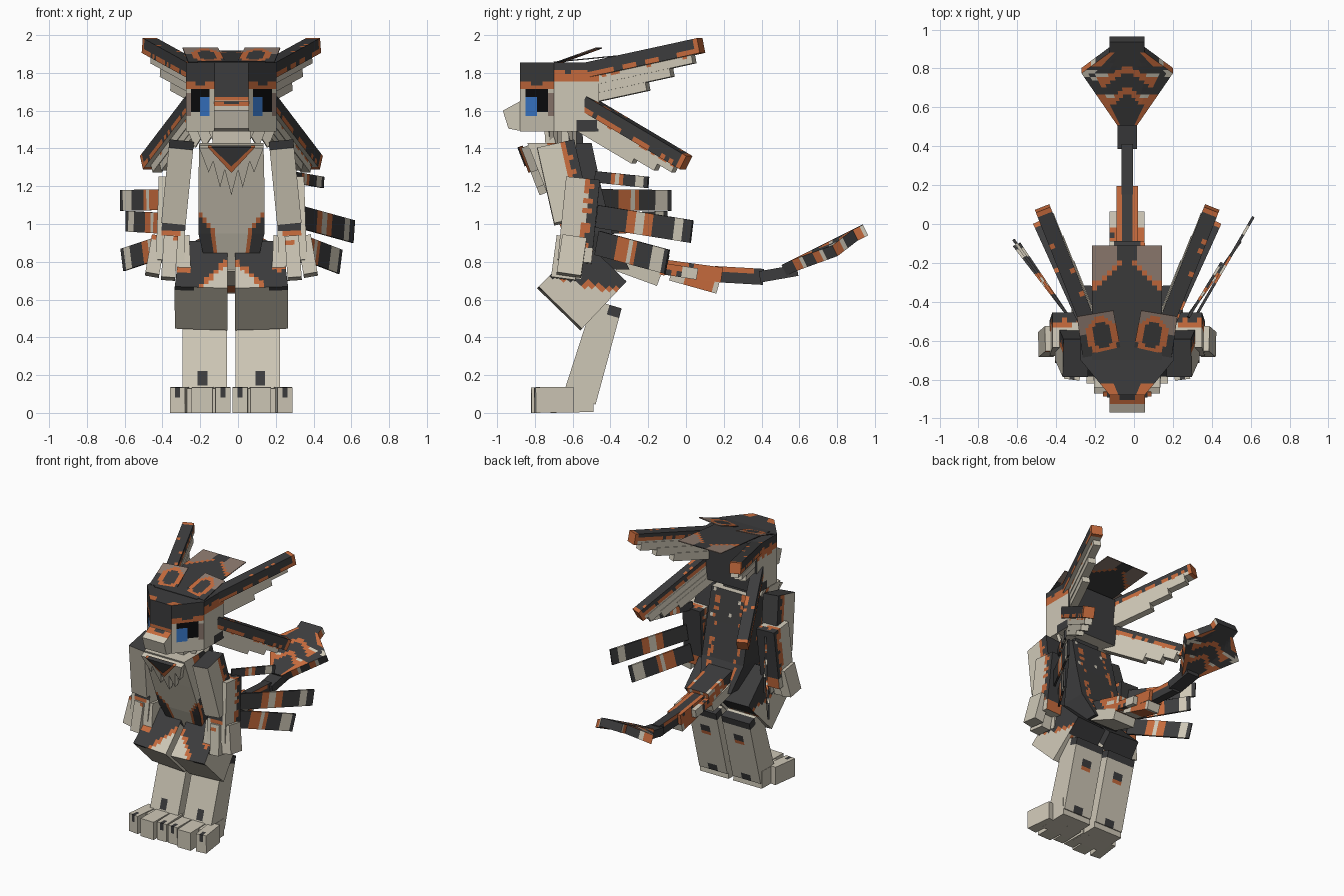
import bpy, bmesh, math, random
from mathutils import Vector

cube = bpy.data.objects.get("Cube")
if cube:
    bpy.data.objects.remove(cube, do_unlink=True)

rng = random.Random(4)
AXIS = -0.035          # the body's mid-plane in x
DARK, ORANGE, CREAM, TAUPE, BLUE, BLACK = range(6)


def material(name, rgb):
    lin = [((c / 255 + 0.055) / 1.055) ** 2.4 for c in rgb] + [1.0]
    m = bpy.data.materials.new(name)
    m.use_nodes = True
    m.diffuse_color = lin
    m.node_tree.nodes["Principled BSDF"].inputs["Base Color"].default_value = lin
    return m


MATS = [material("charcoal", (60, 60, 61)), material("orange", (197, 106, 60)),
        material("cream", (206, 199, 182)), material("taupe", (142, 123, 112)),
        material("blue", (58, 122, 205)), material("black", (12, 12, 14))]


def finish(name, bm):
    bmesh.ops.recalc_face_normals(bm, faces=bm.faces)
    me = bpy.data.meshes.new(name)
    bm.to_mesh(me)
    bm.free()
    for m in MATS:
        me.materials.append(m)
    bpy.context.collection.objects.link(bpy.data.objects.new(name, me))


# gridded block: shape(a, b, t) places it, rule(c, a, b, t, j) colours each cell
def block(name, n, shape, rule, s=1):
    bm = bmesh.new()
    cache = {}

    def spot(i):
        return shape(2 * i[0] / n[0] - 1, 2 * i[1] / n[1] - 1, i[2] / n[2])

    def vert(i):
        if i not in cache:
            p = spot(i)
            cache[i] = bm.verts.new((p[0] * s + AXIS, p[1], p[2]))
        return cache[i]

    for ax in range(3):
        u, v = (ax + 1) % 3, (ax + 2) % 3
        for side in (0, n[ax]):
            for p in range(n[u]):
                for q in range(n[v]):
                    ids = []
                    for du, dv in ((0, 0), (1, 0), (1, 1), (0, 1), (.5, .5)):
                        i = [0, 0, 0]
                        i[ax], i[u], i[v] = side, p + du, q + dv
                        ids.append(tuple(i))
                    f = bm.faces.new([vert(i) for i in ids[:4]])
                    m = ids[4]
                    f.material_index = rule(spot(m), 2 * m[0] / n[0] - 1, 2 * m[1] / n[1] - 1,
                                            m[2] / n[2], rng.uniform(-1, 1))
    finish(name, bm)


# box along p0 -> p1; a runs outward, b along the hint
def beam(name, p0, p1, w, d, rule, s=1, hint=(0, 0, 1), w1=None, d1=None, cell=0.026):
    p0, p1 = Vector(p0), Vector(p1)
    ax = (p1 - p0).normalized()
    Y = Vector(hint)
    Y = (Y - ax * Y.dot(ax)).normalized()
    X = Y.cross(ax)
    X = -X if X.x < 0 else X
    w1, d1 = w1 or w, d1 or d

    def shape(a, b, t):
        return (p0.lerp(p1, t) + X * a * (w + (w1 - w) * t) / 2 + Y * b * (d + (d1 - d) * t) / 2)
    n = [max(1, round(x / cell)) for x in (max(w, w1), max(d, d1), (p1 - p0).length)]
    block(name, n, shape, rule, s)


# triangular fur tuft
def tuft(name, pts, mat, s=1, half=0.004):
    bm = bmesh.new()
    pts = [Vector((p[0] * s + AXIS, p[1], p[2])) for p in pts]
    nrm = (pts[1] - pts[0]).cross(pts[2] - pts[0]).normalized() * half
    A, B = [[bm.verts.new(p + nrm * k) for p in pts] for k in (1, -1)]
    bm.faces.new(A)
    bm.faces.new(B[::-1])
    for i in range(3):
        bm.faces.new((A[i], B[i], B[i - 1], A[i - 1]))
    for f in bm.faces:
        f.material_index = mat
    finish(name, bm)


def rows(knots, t):
    for k0, k1 in zip(knots, knots[1:]):
        if t <= k1[0] + 1e-6:
            f = (t - k0[0]) / (k1[0] - k0[0])
            return [x + (y - x) * f for x, y in zip(k0, k1)][1:]


def plain(m):
    return lambda c, a, b, t, j: m


def step(v, lo, hi):   # dark below lo, orange to hi, cream above
    return DARK if v < lo else ORANGE if v < hi else CREAM


# head with angled face sides carrying the eyes
def head_shape(a, b, t):
    y = -0.88 + 0.42 * t
    return Vector((a * (0.09 + 0.15 * min(1, (y + 0.88) / 0.18)), y, 1.673 + 0.183 * b))


def head_rule(c, a, b, t, j):
    col, z = int(t * 14), c[2]
    if b > .99:
        return ORANGE if c[1] < -.82 and abs(a) > .6 else DARK
    if b < -.99:
        return CREAM
    if t > .99:
        return DARK
    if t < .01:
        return step(-z, -1.675, -1.65)
    if col < 6:
        if 1 <= col <= 2 and 1.58 < z < 1.68:
            return BLUE
        if 1 <= col <= 4 and 1.60 < z < 1.71:
            return BLACK
        if col == 5 and 1.58 < z < 1.70:
            return TAUPE
        return step(-z + .01 * abs(col - 2.5), -1.73, -1.69)
    if z < 1.56 and c[1] > -.58:
        return DARK
    return step(-z + j * .015, -1.80, -1.75)


block("head", (8, 18, 14), head_shape, head_rule)


def snout_shape(a, b, t):
    y0 = -0.955 - 0.015 * b
    zlo, zhi = 1.505 - .015 * t, 1.60 + .06 * t
    return Vector((a * .092, y0 + (-0.86 - y0) * t, (zlo + zhi) / 2 + b * (zhi - zlo) / 2))


block("muzzle", (7, 5, 5), snout_shape, lambda c, a, b, t, j:
      (DARK if abs(a) < .5 and t > .6 else ORANGE if t > .45 else CREAM) if b > .99 else CREAM)
beam("neck", (0, -.64, 1.36), (0, -.65, 1.51), .2, .2,
     lambda c, a, b, t, j: DARK if b < -.3 else CREAM, hint=(0, -1, 0))


# crown plate
def crown_rule(c, a, b, t, j):
    u, y = abs(c[0]), c[1]
    h = .06 + max(0, -.2 - y) * 1.05
    if y < -.18 and h - .04 < u < h:
        return ORANGE
    return DARK if u < h else TAUPE


beam("crown_plate", (0, -.7, 1.857), (0, -.11, 1.915), .36, .006, crown_rule)


# torso, widest at the chest and leaning forward
TORSO = [(0, .76, -.56, -.30, .13), (1 / 3, .95, -.65, -.39, .175),
         (2 / 3, 1.2, -.75, -.45, .175), (1, 1.43, -.84, -.50, .17)]


def torso_shape(a, b, t):
    z, yf, yb, h = rows(TORSO, t)
    return Vector((a * h, (yf + yb) / 2 + b * (yb - yf) / 2, z))


def torso_rule(c, a, b, t, j):
    z = c[2]
    if b < -.99:
        edge = .075 + max(0, z - .93) * .65
        return step(-abs(c[0]), -edge - .022, -edge)
    if b > .99:
        return ORANGE if .45 < abs(a) < .8 and j > .2 else CREAM if j > .95 else DARK
    if abs(a) > .99:
        return step(-b + j * .12, 0 if z > 1.08 else .8, .3 if z > 1.08 else 1)
    return DARK if t < .01 else CREAM


block("torso", (16, 10, 27), torso_shape, torso_rule)


# collar tufts and bib lying on the chest
def chest_tuft(name, u, wd, zt, y, m, s, half):
    tuft(name, [(u - wd, y, 1.41), (u + wd, y, 1.41), (u, y + (1.41 - zt) * .39, zt)], m, s, half)


for u, wd, zt in ((0, .065, 1.16), (.06, .055, 1.20), (.12, .05, 1.28)):
    for s in ((1, -1) if u else (1,)):
        chest_tuft("collar_tuft", u, wd, zt, -.852, CREAM, s, .022)
chest_tuft("bib_trim", 0, .125, 1.275, -.875, ORANGE, 1, .012)
chest_tuft("bib", 0, .105, 1.31, -.880, DARK, 1, .014)


def ear_rule(c, a, b, t, j):
    if t > .96:
        return ORANGE
    if a < -.99:
        return step(-b + j * .3, -.2, .4)
    if b < -.99:
        return CREAM
    if a > .99:
        return ORANGE if b < -.3 and j > -.3 else DARK
    return ORANGE if abs(a) > .4 and j > .75 else DARK


def arm_rule(c, a, b, t, j):
    return DARK if t < .01 else step(b + j * .12, -.6, -.25) if abs(a) > .99 else DARK if b < -.99 else CREAM


def forearm_rule(c, a, b, t, j):
    if b > .99:
        return DARK if .48 < t < .66 and a < .75 else ORANGE if .66 < t < .73 and abs(a) < .6 else CREAM
    if b < -.99:
        return DARK if t < .85 else ORANGE
    return step(b + j * .15, -.6, -.2) if t < .85 else CREAM


def finger_rule(c, a, b, t, j):
    return ORANGE if b > .99 and t < .2 and j > .5 else CREAM


def thigh_rule(c, a, b, t, j):
    if t > .99:
        return step(-b, -.88, -.75) if a > .2 else CREAM
    if b > .99:
        if a > .45 and .5 < t < .66 and j > -.3:
            return ORANGE
        return step(t - .55 * a + j * .03, .90, 1.0)
    if a > .99:
        return step(t - .3 * b + j * .04, .45, .51)
    if b < -.99:
        return DARK if t < .35 else ORANGE if t < .45 and j > 0 else CREAM
    return DARK if t < .3 else CREAM


def shin_rule(c, a, b, t, j):
    if (t < .12 and b < -.1) or (abs(a - .1) < .25 and b > .99 and .73 < t < .88):
        return DARK
    if b < -.99 and abs(a) < .25:
        return DARK if .25 < t < .37 or t > .92 else ORANGE if .37 < t < .42 else CREAM
    return CREAM


def toe_rule(c, a, b, t, j):
    claw = abs(a) < .5 and ((t > .99 and b > .1) or (b > .99 and t > .7))
    return DARK if claw else CREAM


# painted crest: dark eye-like spot ringed with orange
def flap_rule(c, a, b, t, j):
    r = math.hypot((a + .18) / .75, (t - .45) / .42)
    return DARK if r < .72 else ORANGE if r < 1.1 else TAUPE if t > .55 else DARK


for s, side in ((1, "left_"), (-1, "right_")):
    beam(side + "crest_flap", (.13, -.67, 1.856), (.165, -.46, 1.932), .20, .006, flap_rule, s, w1=.19, cell=.018)
    # tufts under the jaw
    for k, (u, y) in enumerate(((.07, -.74), (.13, -.70), (.18, -.62))):
        tuft(side + "jaw_tuft_%d" % k, [(u - .05, y, 1.50), (u + .05, y + .03, 1.50), (u + .01, y + .03, 1.405)],
             CREAM, s, .012)
    # ears with stepped feathers below
    for nm, q0, q1, drops in (("upper_ear", (.19, -.54, 1.81), (.435, .08, 1.945), ((.055, .92), (.10, .72), (.145, .5))),
                              ("lower_ear", (.20, -.53, 1.64), (.44, .0, 1.325), ((.05, .94), (.09, .8), (.12, .6)))):
        q0, q1 = Vector(q0), Vector(q1)
        beam(side + nm, q0, q1, .08, .08, ear_rule, s)
        ax = (q1 - q0).normalized()
        down = -(Vector((0, 0, 1)) - ax * ax.z).normalized()
        for dr, f in drops:
            off = down * dr - Vector((.012 + .1 * dr, 0, 0))
            beam(side + nm + "_feather", q0 + off, q0.lerp(q1, f) + off, .055, .06,
                 lambda c, a, b, t, j: ORANGE if b > .3 and a > .9 and j > .5 and dr < .06 else CREAM, s)
    # arms
    beam(side + "upper_arm", (.265, -.69, 1.42), (.305, -.60, 1.02), .13, .2, arm_rule, s, (0, -1, 0))
    beam(side + "forearm", (.31, -.545, 1.24), (.325, -.59, .80), .15, .18, forearm_rule, s, (0, -1, 0))
    for k, (u, u1, y, zb) in enumerate(((.385, .42, -.62, .73), (.32, .335, -.65, .71), (.26, .25, -.62, .72))):
        beam(side + "finger_%d" % k, (u, y + .03, .93), (u1, y, zb), .075, .13, finger_rule, s, (0, -1, 0))
    # legs
    beam(side + "thigh", (.145, -.43, .80), (.16, -.67, .553), .25, .31, thigh_rule, s, (0, -1, 1), w1=.28, d1=.32)
    beam(side + "shin", (.14, -.415, .575), (.14, -.565, .07), .235, .155, shin_rule, s, (0, -1, 0), d1=.18)
    beam(side + "foot", (.14, -.49, .07), (.14, -.72, .065), .24, .13, plain(CREAM), s)
    for k, (u0, u1, y) in enumerate(((.26, .285, -.80), (.15, .155, -.82), (.05, .045, -.80))):
        beam(side + "toe_%d" % k, (u0, -.60, .07), (u1, y, .068), .08 if k != 1 else .11, .135,
             plain(CREAM) if k == 1 else toe_rule, s)

# side fronds, banded toward the tips
FRONDS = [((.28, -.48, 1.25), (.45, -.20, 1.22), .06), ((.32, -.47, 1.04), (.61, .03, .96), .12),
          ((.28, -.47, .90), (.54, -.10, .80), .13), ((-.34, -.47, 1.13), (-.62, -.08, 1.125), .11),
          ((-.34, -.47, 1.0), (-.59, -.10, 1.015), .11), ((-.34, -.47, .90), (-.61, -.12, .81), .12)]


def frond_rule(c, a, b, t, j):
    for edge, m in ((.30, DARK), (.42, ORANGE), (.49, CREAM), (.57, ORANGE), (.8, DARK), (.92, CREAM)):
        if t < edge:
            return m
    return DARK


for p, q, h in FRONDS:
    nm = ("left" if p[0] > 0 else "right") + "_frond"
    beam(nm, (p[0] - AXIS, p[1], p[2]), (q[0] - AXIS, q[1], q[2]), .014, h, frond_rule)


# tail
def tail_rule(c, a, b, t, j):
    if b > .99:
        return DARK if abs(a) < .5 else ORANGE
    return CREAM if b < -.99 and j > -.2 else ORANGE if j > -.85 else DARK


def tail_base_rule(c, a, b, t, j):
    if t < .5 + .1 * j or (b > .99 and abs(a) < .7):
        return DARK
    return CREAM if j > .45 else ORANGE


beam("tail_base", (0, -.45, .87), (0, -.10, .78), .20, .11, tail_base_rule, w1=.18)
beam("tail_base_fur", (0, -.36, .79), (0, -.14, .71), .22, .08, plain(CREAM), w1=.18)
beam("tail_mid", (0, -.14, .775), (0, .19, .73), .11, .08, tail_rule)
beam("tail_side_fur", (0, -.13, .765), (0, .06, .735), .18, .06,
     lambda c, a, b, t, j: CREAM if t > .6 else ORANGE if j > -.2 else DARK)
beam("tail_mid_fur", (0, -.08, .735), (0, .17, .665), .12, .07,
     lambda c, a, b, t, j: CREAM if t < .3 or t > .85 else ORANGE, w1=.10)
beam("tail_thin", (0, .15, .735), (0, .41, .72), .06, .085,
     lambda c, a, b, t, j: ORANGE if abs(a) > .99 and b > 0 and t < .85 else DARK)
beam("tail_joint", (0, .39, .72), (0, .59, .755), .10, .06, plain(DARK))
FAN = [(0, .05), (.625, .235), (.875, .09), (1, .09)]


def fan_shape(a, b, t):
    h = rows(FAN, t)[0]
    return Vector((a * h, .52 + .43 * t - .014 * b, .755 + .215 * t - .2 * max(0, abs(a) * h - .08) + .028 * b))


def fan_rule(c, a, b, t, j):
    u, v = abs(a), t + .22 * abs(a)
    if u > .99:
        return DARK if t % .25 < .11 else ORANGE if t % .25 < .19 else CREAM
    if t > .86:
        return DARK
    if u > .7:
        return ORANGE if t < .38 else CREAM if .55 < t < .68 and j > -.4 else ORANGE if t > .72 else DARK
    if .38 < v < .46 or .62 < v < .71:
        return ORANGE
    return CREAM if u > .4 and (.46 < v < .5 or .71 < v < .75) else DARK


block("tail_fan", (14, 2, 24), fan_shape, fan_rule)
